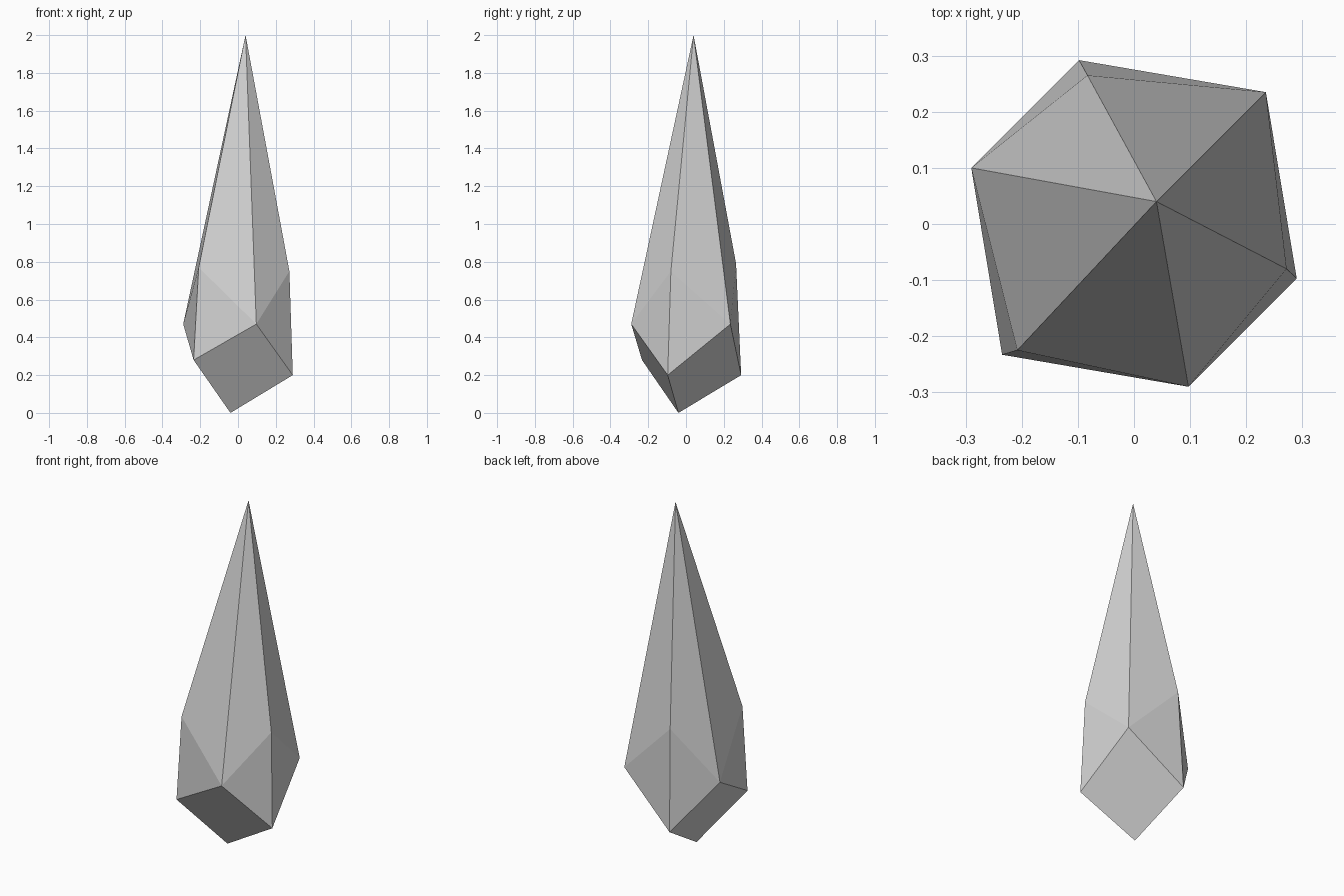
import bpy
import bmesh

cube = bpy.data.objects.get("Cube")
if cube:
    bpy.data.objects.remove(cube, do_unlink=True)

# Single grey stone colour
stone = bpy.data.materials.new("grey_stone")
stone.use_nodes = True
colour = (0.64, 0.64, 0.64, 1.0)
stone.diffuse_color = colour
stone.node_tree.nodes["Principled BSDF"].inputs["Base Color"].default_value = colour

# Key corners: two tips, a girdle of six, and three low corners
TIP = (0.04, 0.04, 2.0)
BASE = (-0.04, -0.04, 0.0)
GIRDLE = [(-0.083, 0.265, 0.79), (0.235, 0.235, 0.47),
          (0.272, -0.08, 0.75), (0.097, -0.29, 0.47),
          (-0.208, -0.225, 0.77), (-0.29, 0.10, 0.47)]
LOW = [(-0.098, 0.292, 0.20), (0.29, -0.097, 0.20), (-0.235, -0.233, 0.28)]

bm = bmesh.new()
tip, base = bm.verts.new(TIP), bm.verts.new(BASE)
girdle = [bm.verts.new(p) for p in GIRDLE]
low = [bm.verts.new(p) for p in LOW]

# Long upper facets
for i in range(6):
    bm.faces.new((tip, girdle[i], girdle[(i + 1) % 6]))

# Side triangles around each low corner, then the base facet beside it
for i, corner in enumerate(low):
    before, peak, after = girdle[2 * i - 1], girdle[2 * i], girdle[2 * i + 1]
    bm.faces.new((before, corner, peak))
    bm.faces.new((peak, corner, after))
    bm.faces.new((base, corner, after, low[(i + 1) % 3]))

bmesh.ops.recalc_face_normals(bm, faces=bm.faces)
mesh = bpy.data.meshes.new("crystal_shard")
bm.to_mesh(mesh)
bm.free()
mesh.materials.append(stone)

# Flat-faced shard
shard = bpy.data.objects.new("crystal_shard", mesh)
bpy.context.collection.objects.link(shard)
